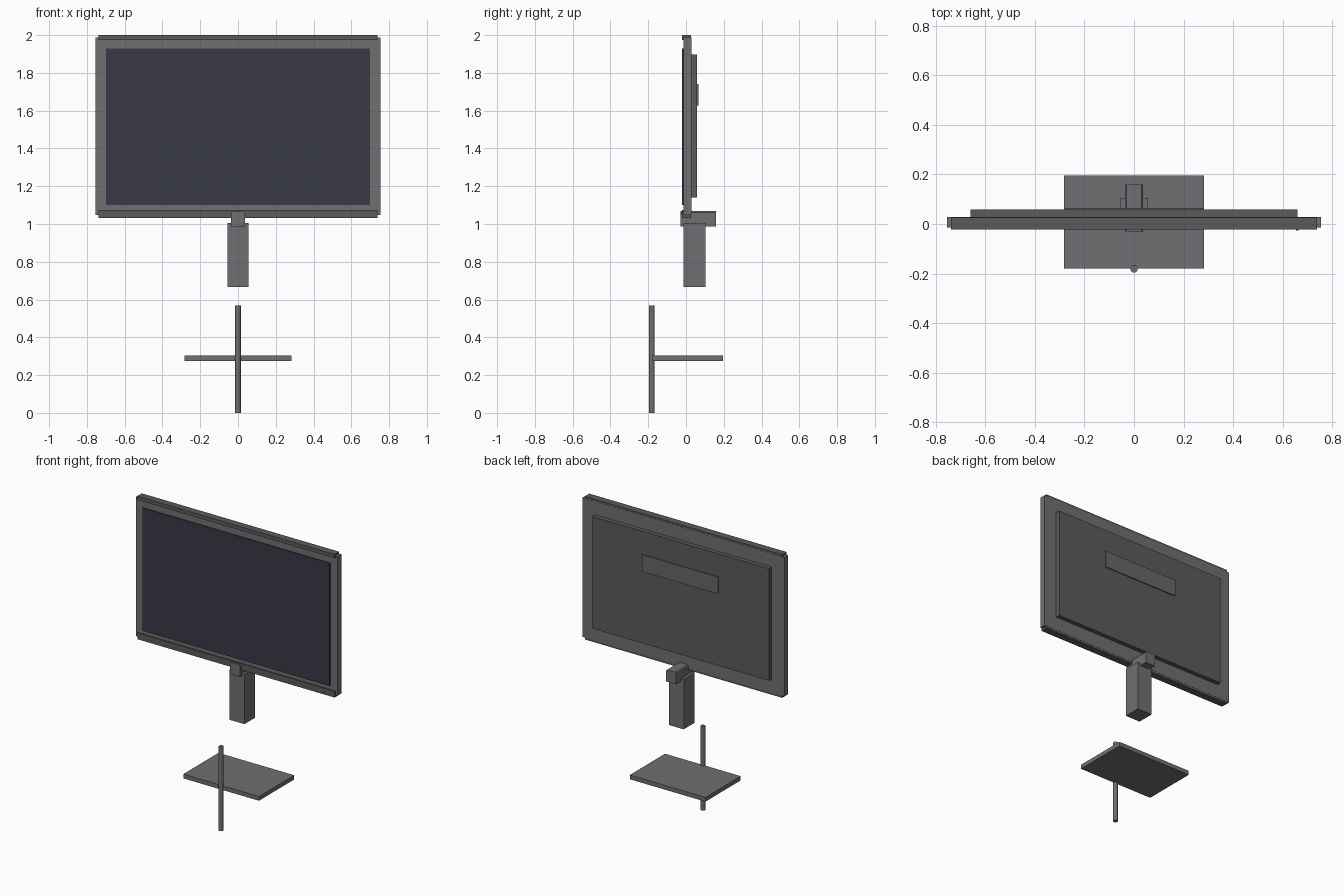
import bpy, bmesh

if "Cube" in bpy.data.objects:
    bpy.data.objects.remove(bpy.data.objects["Cube"])


def finish(bm, name, mat):
    bmesh.ops.recalc_face_normals(bm, faces=bm.faces)
    mesh = bpy.data.meshes.new(name)
    bm.to_mesh(mesh)
    bm.free()
    obj = bpy.data.objects.new(name, mesh)
    bpy.context.collection.objects.link(obj)
    mesh.materials.append(mat)
    return obj


def box(name, x, y, z, mat, top_chamfer=0):
    """Box from (min, max) ranges, optionally chamfering the long top edges."""
    bm = bmesh.new()
    bmesh.ops.create_cube(bm, size=1)
    for v in bm.verts:
        v.co = [r[0] + (c + 0.5) * (r[1] - r[0]) for c, r in zip(v.co, (x, y, z))]
    if top_chamfer:
        edges = [e for e in bm.edges
                 if all(v.co.z > z[1] - 1e-4 for v in e.verts)
                 and abs(e.verts[0].co.x - e.verts[1].co.x) < 1e-4]
        bmesh.ops.bevel(bm, geom=edges, offset=top_chamfer, segments=1, affect='EDGES')
    return finish(bm, name, mat)


def wide(half):
    return (-half, half)


def colour(name, r, g, b):
    mat = bpy.data.materials.new(name)
    mat.diffuse_color = (r, g, b, 1)
    mat.use_nodes = True
    mat.node_tree.nodes["Principled BSDF"].inputs["Base Color"].default_value = mat.diffuse_color
    return mat


casing = colour("casing_grey", 0.163, 0.160, 0.172)
vent_grey = colour("vent_grey", 0.135, 0.135, 0.145)
dark = colour("dark_grey", 0.104, 0.104, 0.104)
glass = colour("dark_glass", 0.042, 0.041, 0.062)

# Display housing with top and bottom trim bars
box("display_housing", wide(0.755), (-0.014, 0.028), (1.047, 1.987), casing)
for name, z in (("top_trim", (1.975, 2.0)), ("bottom_trim", (1.033, 1.075))):
    box(name, wide(0.738), (-0.022, 0.027), z, dark)

# Screen and indicator light
box("screen", wide(0.70), (-0.021, -0.013), (1.10, 1.93), glass)
box("indicator_light", (0.654, 0.664), (-0.027, -0.02), (1.049, 1.057), dark)

# Rear cover and raised vent plate
box("rear_cover", wide(0.66), (0.025, 0.058), (1.14, 1.897), dark)
box("vent_plate", wide(0.283), (0.055, 0.065), (1.628, 1.742), vent_grey)

# Neck and hinge bracket
box("neck", wide(0.056), (-0.012, 0.104), (0.667, 1.005), casing)
box("hinge_bracket", wide(0.037), (-0.03, 0.159), (0.987, 1.068), casing, top_chamfer=0.007)

# Base plate
box("base_plate", wide(0.283), (-0.18, 0.196), (0.274, 0.303), casing)

# Upright rod at the front of the base plate
bm = bmesh.new()
bmesh.ops.create_cone(bm, cap_ends=True, segments=16, radius1=0.015, radius2=0.015, depth=0.568)
bmesh.ops.translate(bm, verts=bm.verts, vec=(0, -0.181, 0.284))
rod = finish(bm, "base_rod", casing)
bpy.context.view_layer.objects.active = rod
rod.select_set(True)
bpy.ops.object.shade_smooth_by_angle()
